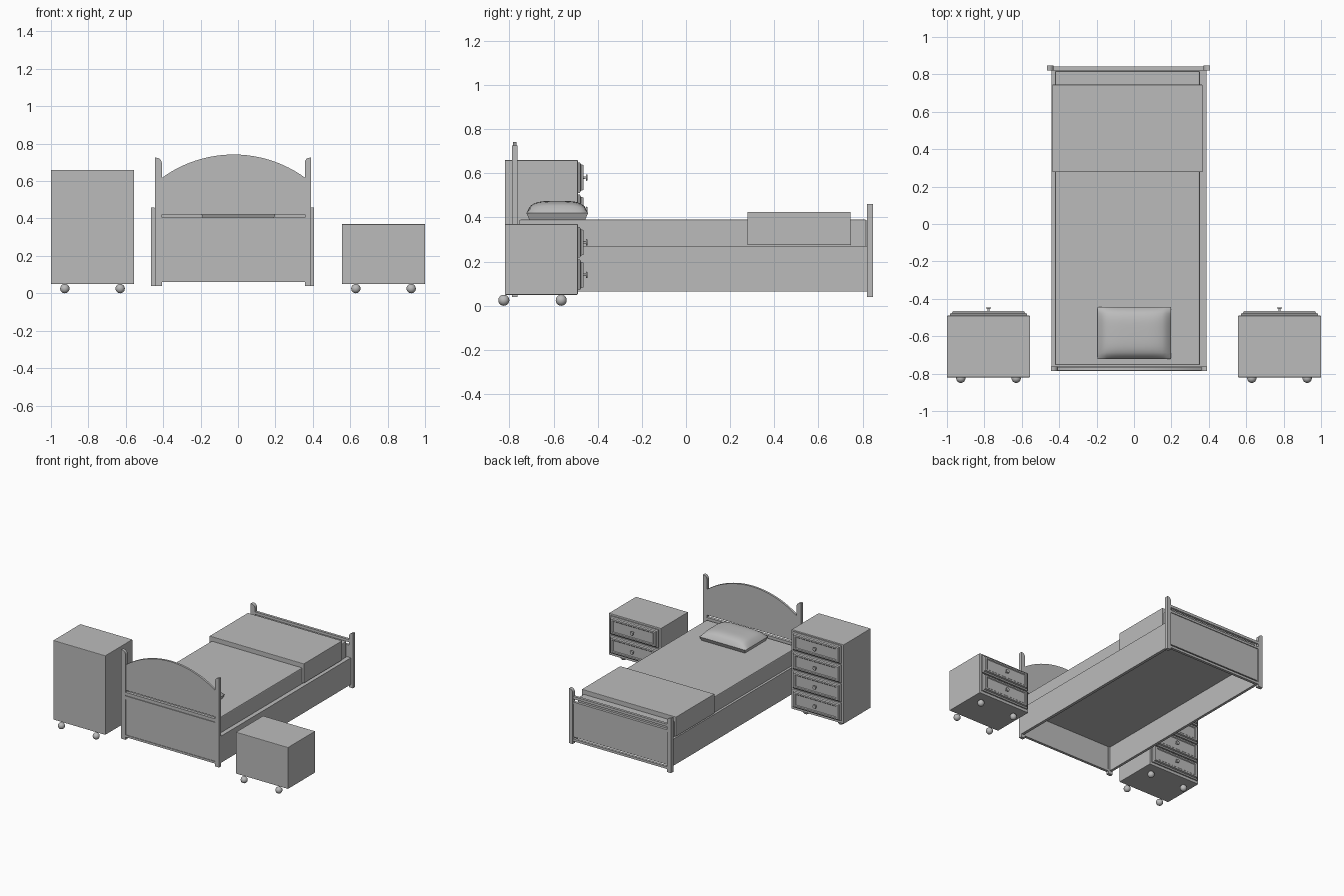
import bpy, bmesh, math
from mathutils import Vector

cube = bpy.data.objects.get("Cube")
if cube:
    bpy.data.objects.remove(cube, do_unlink=True)

grey = bpy.data.materials.new("plain_grey")
grey.use_nodes = True
grey.diffuse_color = (0.5, 0.5, 0.5, 1)
grey.node_tree.nodes["Principled BSDF"].inputs["Base Color"].default_value = (0.5, 0.5, 0.5, 1)


def finish(name, bm, smooth=False):
    bmesh.ops.recalc_face_normals(bm, faces=bm.faces)
    mesh = bpy.data.meshes.new(name)
    bm.to_mesh(mesh)
    bm.free()
    mesh.materials.append(grey)
    ob = bpy.data.objects.new(name, mesh)
    bpy.context.collection.objects.link(ob)
    if smooth:
        bpy.ops.object.select_all(action='DESELECT')
        ob.select_set(True)
        bpy.context.view_layer.objects.active = ob
        bpy.ops.object.shade_smooth_by_angle(angle=math.radians(40))
    return ob


def box(name, x, y, z, bevel=0):
    bm = bmesh.new()
    bmesh.ops.create_cube(bm, size=1)
    for v in bm.verts:
        v.co = Vector([(a + b) / 2 + c * (b - a) for (a, b), c in zip((x, y, z), v.co)])
    if bevel:
        bmesh.ops.bevel(bm, geom=bm.edges[:], offset=bevel, segments=2,
                        profile=0.5, affect='EDGES')
    return finish(name, bm)


def slab(name, outline, y0, y1):
    """Extrude an outline in x and z from y0 to y1."""
    bm = bmesh.new()
    face = bm.faces.new([bm.verts.new((x, y0, z)) for x, z in outline])
    ext = bmesh.ops.extrude_face_region(bm, geom=[face])["geom"]
    for v in ext:
        if isinstance(v, bmesh.types.BMVert):
            v.co.y = y1
    return finish(name, bm, True)


def post(name, x0, x1, y0, y1, z0, z1, inner):
    """Post whose top is rounded down towards the inner side."""
    r = (x1 - x0) * 0.8
    pts = [(x0, z0), (x1, z0)]
    arc = [(math.cos(a), math.sin(a)) for a in (math.pi / 2 * i / 6 for i in range(7))]
    pts += [(x1 - r + r * c, z1 - r + r * s) for c, s in arc] + [(x0, z1)]
    if inner < 0:
        pts = [(x0 + x1 - x, z) for x, z in pts]
    return slab(name, pts, y0, y1)


def ball(name, x, y, z, r):
    bm = bmesh.new()
    bmesh.ops.create_uvsphere(bm, u_segments=16, v_segments=10, radius=r)
    bmesh.ops.translate(bm, verts=bm.verts, vec=(x, y, z))
    return finish(name, bm, True)


def knob(name, x, y, z):
    bm = bmesh.new()
    for r, depth, off in ((0.006, 0.022, 0.008), (0.015, 0.007, 0.018)):
        new = bmesh.ops.create_cone(bm, cap_ends=True, segments=16,
                                    radius1=r, radius2=r * 0.85, depth=depth)["verts"]
        for v in new:
            v.co = Vector((x + v.co.x, y + off + v.co.z, z + v.co.y))
    return finish(name, bm, True)


def drawer_front(name, cx, y, cz):
    """Raised drawer face with sloping borders and a sunk centre."""
    bm = bmesh.new()
    rings = []
    steps = ((0.205, 0.069, -0.005), (0.205, 0.069, 0.010), (0.195, 0.060, 0.014),
             (0.190, 0.056, 0.026), (0.176, 0.045, 0.026), (0.170, 0.040, 0.021))
    for hx, hz, dy in steps:
        rings.append([bm.verts.new((cx + sx * hx, y + dy, cz + sz * hz))
                      for sx, sz in ((-1, -1), (1, -1), (1, 1), (-1, 1))])
    for a, b in zip(rings, rings[1:]):
        for i in range(4):
            j = (i + 1) % 4
            bm.faces.new((a[i], a[j], b[j], b[i]))
    bm.faces.new(rings[0])
    bm.faces.new(rings[-1])
    return finish(name, bm)


# Drawer cabinets
def cabinet(name, cx, top, drawers):
    box(name + "_case", (cx - 0.222, cx + 0.222), (-0.82, -0.49), (0.05, top), 0.003)
    for sx in (-1, 1):
        for y in (-0.825, -0.565):
            ball(name + "_foot", cx + sx * 0.148, y, 0.025, 0.025)
    for i in range(drawers):
        z = 0.14 + 0.147 * i
        drawer_front(name + "_drawer", cx, -0.49, z)
        knob(name + "_knob", cx, -0.467, z)


cabinet("tall_cabinet", -0.778, 0.66, 4)
cabinet("small_cabinet", 0.778, 0.37, 2)

# Headboard
L, R = -0.407, 0.36
mid, half = (L + R) / 2, (R - L) / 2
arch = [(L, 0.42), (R, 0.42)]
sag = 0.125
radius = (half ** 2 + sag ** 2) / (2 * sag)
span = math.asin(half / radius)
for i in range(25):
    a = span * (1 - i / 12)
    arch.append((mid + radius * math.sin(a), 0.742 - radius + radius * math.cos(a)))
slab("headboard_arch", arch, -0.783, -0.767)
box("headboard_panel", (L, R), (-0.781, -0.769), (0.065, 0.385))
box("headboard_rail", (-0.435, 0.37), (-0.785, -0.762), (0.385, 0.405))
box("headboard_moulding", (L, R), (-0.787, -0.765), (0.35, 0.378))
box("headboard_base", (L, R), (-0.785, -0.765), (0.06, 0.076))
post("headboard_post_right", -0.445, L, -0.787, -0.763, 0.04, 0.725, 1)
post("headboard_post_left", R - 0.003, 0.39, -0.787, -0.763, 0.04, 0.725, -1)

# Footboard
box("footboard_panel", (-0.432, 0.375), (0.826, 0.836), (0.09, 0.36))
box("footboard_top_rail", (-0.432, 0.375), (0.822, 0.842), (0.385, 0.405))
box("footboard_panel_cap", (-0.432, 0.375), (0.822, 0.842), (0.345, 0.362))
box("footboard_base", (-0.432, 0.375), (0.822, 0.842), (0.06, 0.078))
post("footboard_post_right", -0.466, -0.43, 0.82, 0.847, 0.04, 0.46, 1)
post("footboard_post_left", 0.372, 0.405, 0.82, 0.847, 0.04, 0.46, -1)

# Side rails
for side, x in (("right", (-0.44, -0.42)), ("left", (0.365, 0.387))):
    box("side_rail_" + side, x, (-0.765, 0.825), (0.065, 0.27))

# Mattress and folded blanket
box("mattress", (-0.422, 0.352), (-0.755, 0.818), (0.265, 0.39), 0.006)
box("mattress_base", (-0.425, 0.37), (-0.765, 0.825), (0.255, 0.268))
box("blanket", (-0.437, 0.366), (0.278, 0.745), (0.275, 0.425), 0.003)


# Pillow
def pillow(n=16):
    bm = bmesh.new()
    bmesh.ops.create_grid(bm, x_segments=n, y_segments=n, size=1)
    for v in bm.verts:
        u, w = v.co.x, v.co.y
        puff = ((1 - u ** 4) * (1 - w ** 4)) ** 0.6
        v.co = Vector((0.002 + u * 0.197, -0.583 + w * 0.14, 0.42 + 0.055 * puff))
    rim = [e for e in bm.edges if e.is_boundary]
    ext = bmesh.ops.extrude_edge_only(bm, edges=rim)["geom"]
    low = [g for g in ext if isinstance(g, bmesh.types.BMVert)]
    for v in low:
        v.co = Vector((0.002 + (v.co.x - 0.002) * 0.93, -0.583 + (v.co.y + 0.583) * 0.9, 0.389))
    bmesh.ops.holes_fill(bm, edges=[e for e in bm.edges if e.is_boundary], sides=0)
    return finish("pillow", bm, True)


pillow()
